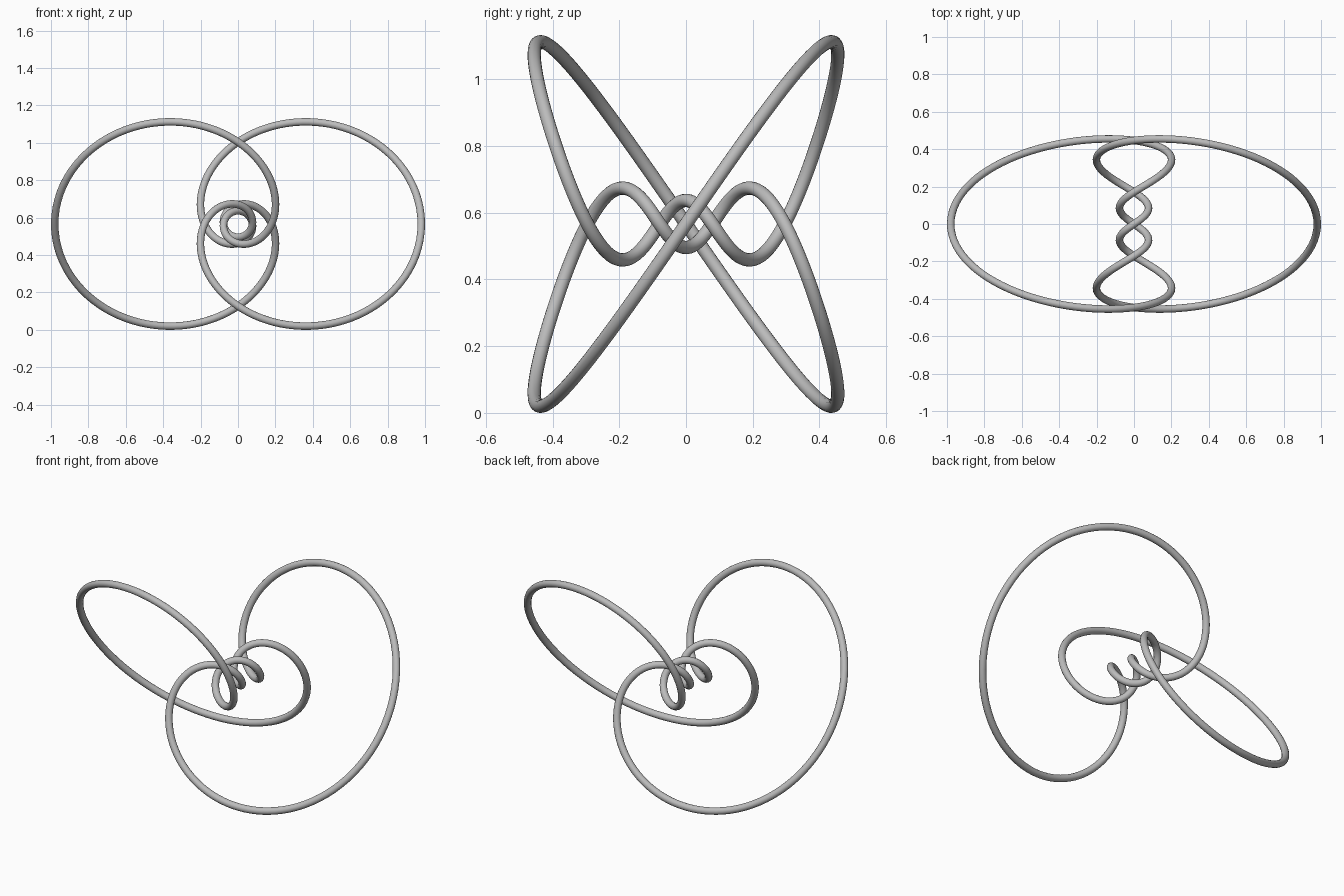
import bpy
from math import sin, cos, pi, sqrt

cube = bpy.data.objects.get("Cube")
if cube:
    bpy.data.objects.remove(cube, do_unlink=True)

TUBE = 0.02          # tube radius
REACH = 1 - TUBE     # centreline reach along x
HEIGHT = 0.566       # height of the knot centre
STEPS = 720
C = sqrt(3) / 2      # position of the knot on its torus

# Material
grey = bpy.data.materials.new("plain grey")
colour = (0.5, 0.5, 0.5, 1)
grey.use_nodes = True
grey.diffuse_color = colour
for node in grey.node_tree.nodes:
    if node.type == 'BSDF_PRINCIPLED':
        node.inputs["Base Color"].default_value = colour


def knot_point(t):
    """Five-two torus knot, projected stereographically from the 3-sphere."""
    size = REACH * (1 - C) / (1 - C * cos(2 * t))
    return (size * cos(5 * t),
            size * C / sqrt(1 - C * C) * sin(2 * t),
            size * sin(5 * t) + HEIGHT)


# Closed centreline with a round bevel
curve = bpy.data.curves.new("knot_tube", 'CURVE')
curve.dimensions = '3D'
curve.bevel_depth = TUBE
curve.bevel_resolution = 6
spline = curve.splines.new('POLY')
spline.points.add(STEPS - 1)
for i, point in enumerate(spline.points):
    point.co = (*knot_point(2 * pi * i / STEPS), 1)
spline.use_cyclic_u = True
spline.use_smooth = True
curve.materials.append(grey)

# Tube as a smooth mesh
knot = bpy.data.objects.new("knot_tube", curve)
bpy.context.collection.objects.link(knot)
bpy.ops.object.select_all(action='DESELECT')
knot.select_set(True)
bpy.context.view_layer.objects.active = knot
bpy.ops.object.convert(target='MESH')
bpy.ops.object.shade_smooth()
